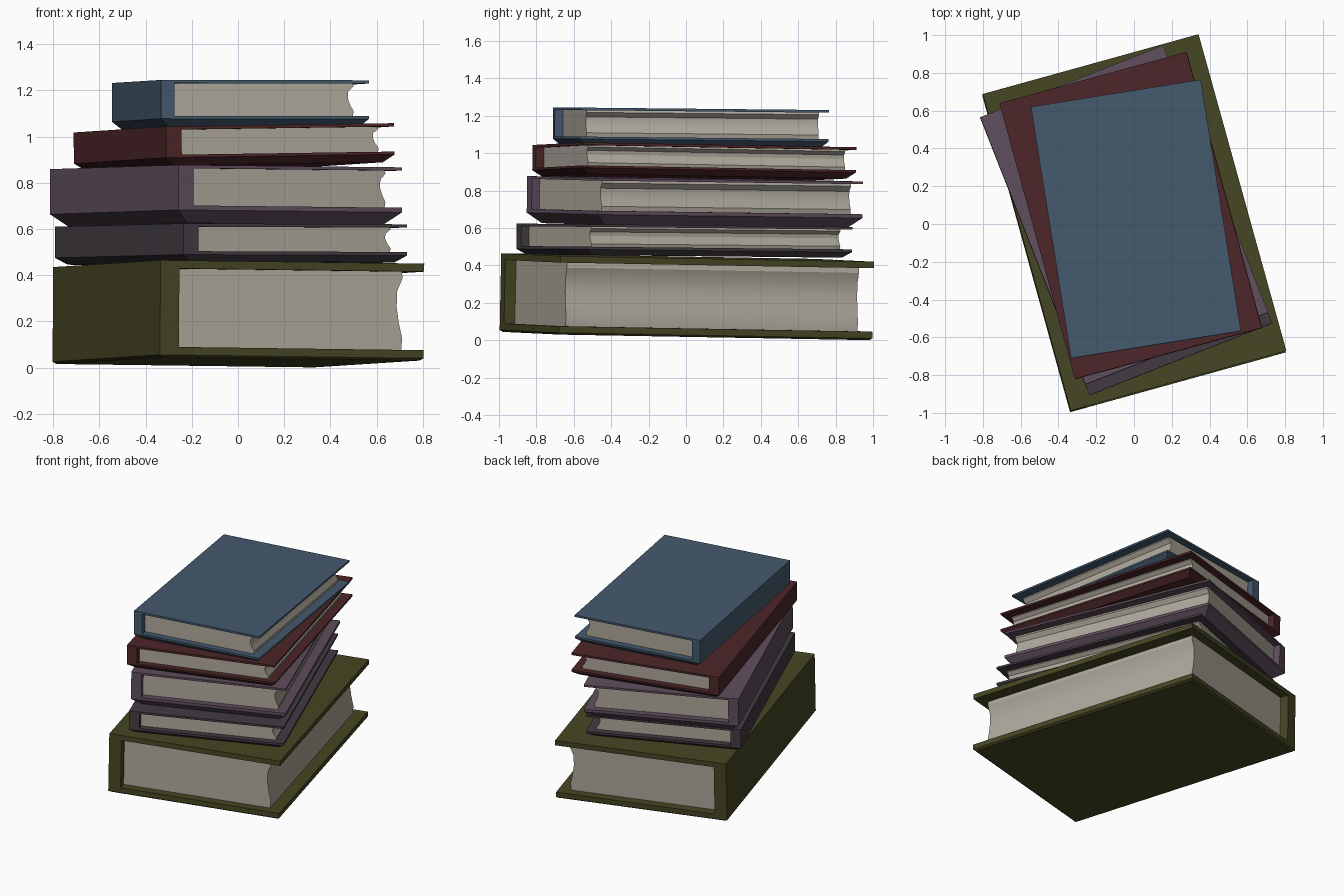
import bpy, bmesh
from math import radians
from mathutils import Matrix, Vector

cube = bpy.data.objects.get("Cube")
if cube:
    bpy.data.objects.remove(cube, do_unlink=True)


def material(name, rgb):
    m = bpy.data.materials.new(name)
    m.use_nodes = True
    m.diffuse_color = (*rgb, 1)
    m.node_tree.nodes["Principled BSDF"].inputs["Base Color"].default_value = (*rgb, 1)
    return m


def extrude_profile(profile, half_length):
    """Closed x-z outline swept along y."""
    bm = bmesh.new()
    face = bm.faces.new([bm.verts.new((x, -half_length, z)) for x, z in profile])
    swept = bmesh.ops.extrude_face_region(bm, geom=[face])["geom"]
    bmesh.ops.translate(bm, vec=(0, 2 * half_length, 0),
                        verts=[v for v in swept if isinstance(v, bmesh.types.BMVert)])
    bmesh.ops.recalc_face_normals(bm, faces=bm.faces)
    return bm


def finish(bm, name, mat, matrix):
    bm.transform(matrix)
    mesh = bpy.data.meshes.new(name)
    bm.to_mesh(mesh)
    bm.free()
    mesh.materials.append(mat)
    obj = bpy.data.objects.new(name, mesh)
    bpy.context.collection.objects.link(obj)
    bpy.ops.object.select_all(action="DESELECT")
    bpy.context.view_layer.objects.active = obj
    obj.select_set(True)
    bpy.ops.object.shade_smooth_by_angle(angle=radians(25))


paper = material("paper", (0.42, 0.39, 0.33))


def book(name, rgb, centre, size, turn, height, lower, upper, spine, chamfer, slope):
    w, l = size[0] / 2, size[1] / 2
    inset, drop = chamfer
    matrix = (Matrix.Translation(Vector(centre))
              @ Matrix.Rotation(slope[1], 4, "X") @ Matrix.Rotation(-slope[0], 4, "Y")
              @ Matrix.Rotation(radians(turn), 4, "Z"))

    # Cover: C-shaped section with a bevelled underside
    inner = spine - w
    section = [(-w, drop), (w, drop), (w, lower), (inner, lower),
               (inner, height - upper), (w, height - upper), (w, height), (-w, height)]
    bm = extrude_profile(section, l)
    bm.faces.ensure_lookup_table()
    base = min(bm.faces, key=lambda f: f.calc_center_median().z)
    bmesh.ops.inset_region(bm, faces=[base], thickness=inset)
    bmesh.ops.translate(bm, vec=(0, 0, -drop), verts=base.verts)
    finish(bm, name + "_cover", material(name, rgb), matrix)

    # Pages: block with a wavy, hollow fore edge
    margin = 0.045 if l < 0.8 else 0.06
    edge = w - margin * 1.4
    span = height - upper - lower
    wave = [(0, 0), (0.15, 0.004), (0.35, -0.012), (0.55, -0.022),
            (0.75, -0.02), (0.92, 0.004), (1, 0)]
    block = [(inner, height - upper), (inner, lower)]
    block += [(edge + d, lower + t * span) for t, d in wave]
    finish(extrude_profile(block, l - margin), name + "_pages", paper, matrix)


# Stack from bottom to top
book("olive_green", (0.060, 0.060, 0.017), (0, 0, 0.0226), (1.185, 1.74), 15.5,
     0.42, 0.045, 0.035, 0.085, (0.02, 0.01), (-0.0076, -0.02))
book("charcoal", (0.054, 0.044, 0.054), (-0.03, -0.01, 0.45), (1.04, 1.52), 21.5,
     0.165, 0.045, 0.014, 0.07, (0.06, 0.03), (0, -0.01))
book("dusty_purple", (0.115, 0.076, 0.108), (-0.053, 0.045, 0.613), (1.04, 1.52), 21.5,
     0.25, 0.075, 0.014, 0.07, (0.09, 0.055), (-0.005, -0.015))
book("dark_red", (0.074, 0.019, 0.021), (-0.015, 0.043, 0.87), (1.026, 1.514), 15.3,
     0.168, 0.045, 0.014, 0.07, (0.06, 0.033), (0.018, -0.013))
book("slate_blue", (0.058, 0.100, 0.155), (0.01, 0.025, 1.035), (0.911, 1.348), 9.1,
     0.203, 0.048, 0.014, 0.06, (0.055, 0.035), (0, -0.01))
